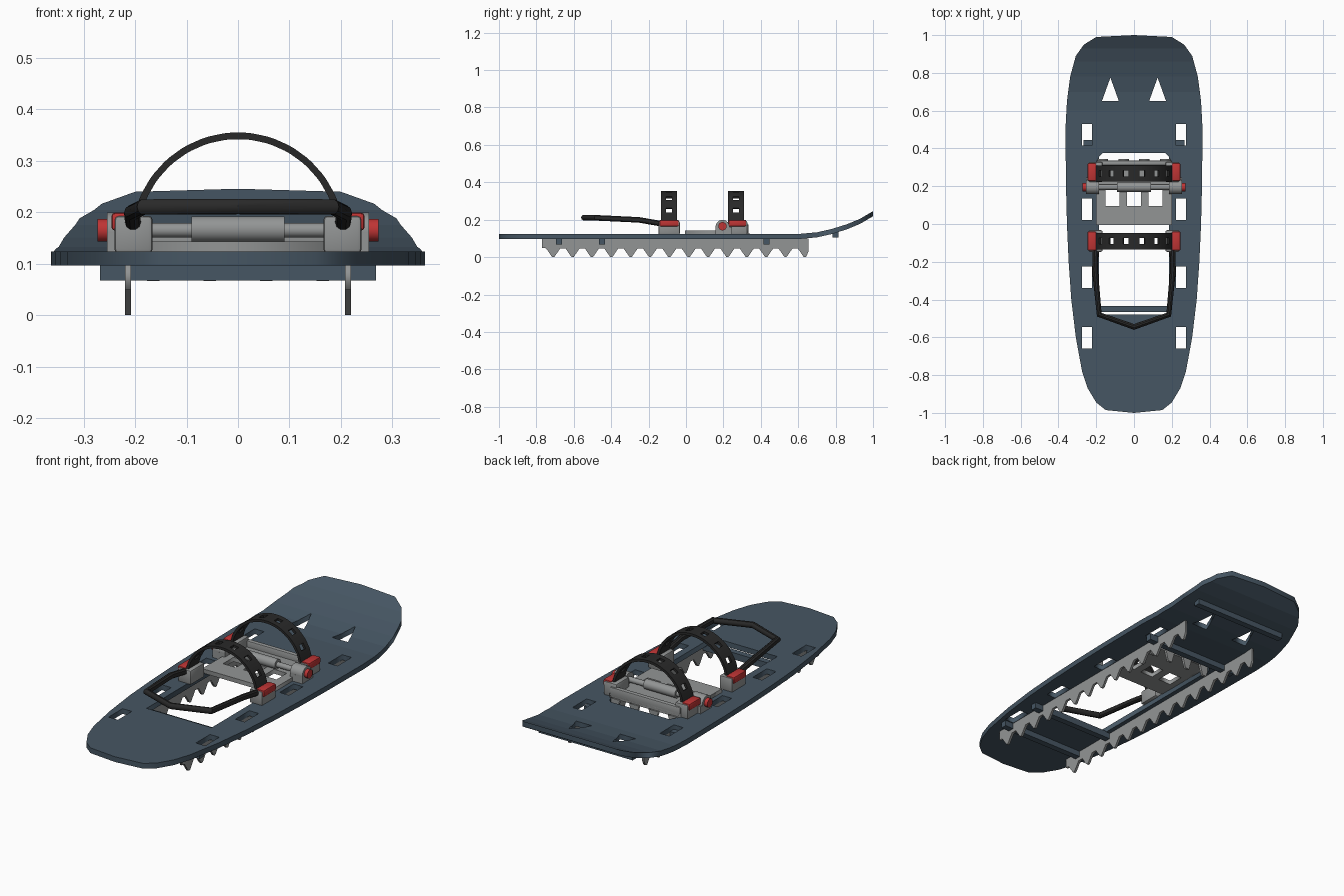
import bpy, bmesh, math
from mathutils import Matrix, Vector

if "Cube" in bpy.data.objects:
    bpy.data.objects.remove(bpy.data.objects["Cube"])


def material(name, rgb):
    m = bpy.data.materials.new(name)
    m.diffuse_color = (*rgb, 1)
    m.use_nodes = True
    m.node_tree.nodes["Principled BSDF"].inputs["Base Color"].default_value = m.diffuse_color
    return m


SLATE = material("slate blue", (0.061, 0.093, 0.125))
GREY = material("metal grey", (0.29, 0.30, 0.30))
RED = material("red", (0.52, 0.035, 0.035))
BLACK = material("rubber black", (0.022, 0.022, 0.022))

# Axes for upright plates: local (x, y, z) becomes world (y, z, x)
SIDEWAYS = Matrix(((0, 0, 1, 0), (1, 0, 0, 0), (0, 1, 0, 0), (0, 0, 0, 1)))
# Local (x, y, z) becomes world (x, z, -y) style upright facing the front
UPRIGHT = Matrix.Rotation(math.pi / 2, 4, 'X')


def finish(name, bm, mat, smooth=False):
    bmesh.ops.recalc_face_normals(bm, faces=bm.faces)
    me = bpy.data.meshes.new(name)
    bm.to_mesh(me)
    bm.free()
    me.materials.clear()
    me.materials.append(mat)
    ob = bpy.data.objects.new(name, me)
    bpy.context.collection.objects.link(ob)
    if smooth:
        bpy.ops.object.select_all(action='DESELECT')
        ob.select_set(True)
        bpy.context.view_layer.objects.active = ob
        bpy.ops.object.shade_smooth_by_angle(angle=math.radians(35))
    return ob


def curve_bmesh(cu):
    ob = bpy.data.objects.new("temp", cu)
    bpy.context.collection.objects.link(ob)
    dg = bpy.context.evaluated_depsgraph_get()
    dg.update()
    me = bpy.data.meshes.new_from_object(ob.evaluated_get(dg))
    bm = bmesh.new()
    bm.from_mesh(me)
    bpy.data.objects.remove(ob)
    bpy.data.meshes.remove(me)
    bmesh.ops.remove_doubles(bm, verts=bm.verts, dist=1e-5)
    return bm


def slab(loops, thickness):
    """Flat plate, the first loop is the outline and the others are holes."""
    cu = bpy.data.curves.new("temp", 'CURVE')
    cu.dimensions = '2D'
    cu.fill_mode = 'BOTH'
    cu.extrude = thickness / 2
    for loop in loops:
        sp = cu.splines.new('POLY')
        sp.points.add(len(loop) - 1)
        for p, (x, y) in zip(sp.points, loop):
            p.co = (x, y, 0, 1)
        sp.use_cyclic_u = True
    return curve_bmesh(cu)


def rect(x0, x1, y0, y1):
    return [(x0, y0), (x1, y0), (x1, y1), (x0, y1)]


def box(name, x, y, z, mat, bevel=0.0):
    bm = bmesh.new()
    bmesh.ops.create_cube(bm, size=1)
    for v in bm.verts:
        v.co = Vector([(a + b) / 2 + c * (b - a) for (a, b), c in zip((x, y, z), v.co)])
    if bevel:
        bmesh.ops.bevel(bm, geom=bm.edges[:], offset=bevel, segments=2, profile=0.5, affect='EDGES')
    return finish(name, bm, mat, bevel > 0)


def rod(name, x0, x1, y, z, r, mat, sides=24):
    bm = bmesh.new()
    m = Matrix.Translation(((x0 + x1) / 2, y, z)) @ Matrix.Rotation(math.pi / 2, 4, 'Y')
    bmesh.ops.create_cone(bm, cap_ends=True, segments=sides, radius1=r, radius2=r,
                          depth=abs(x1 - x0), matrix=m)
    return finish(name, bm, mat, True)


def span(s, a, b):
    return tuple(sorted((s * a, s * b)))


# Deck: outline with slots, vents and central opening, then an upturned nose
half = [(0.15, -0.985), (0.2, -0.945), (0.245, -0.87), (0.275, -0.78), (0.308, -0.6),
        (0.332, -0.4), (0.346, -0.2), (0.355, 0), (0.36, 0.2), (0.363, 0.5), (0.355, 0.65),
        (0.338, 0.78), (0.308, 0.89), (0.265, 0.95), (0.2, 0.99)]
outline = [(0, -1)] + half + [(0, 1)] + [(-x, y) for x, y in reversed(half)]
opening = [(-0.185, -0.478), (0.185, -0.478), (0.185, 0.355), (0.165, 0.377),
           (-0.165, 0.377), (-0.185, 0.355)]
loops = [outline, opening]
for s in (-1, 1):
    for y in (0.472, 0.078, -0.282, -0.602):
        loops.append(rect(*span(s, 0.222, 0.275), y - 0.057, y + 0.057))
    loops.append([(s * 0.08, 0.65), (s * 0.17, 0.65), (s * 0.125, 0.775)])
bend = [(0.6, 0), (0.7, 0.009), (0.78, 0.027), (0.86, 0.052), (0.93, 0.081), (1.0, 0.122)]


def rise(y):
    for (a, za), (b, zb) in zip(bend, bend[1:]):
        if a < y <= b + 1e-4:
            return za + (zb - za) * (y - a) / (b - a)
    return 0


bm = slab(loops, 0.027)
for y, _ in bend[:-1]:
    bmesh.ops.bisect_plane(bm, geom=bm.verts[:] + bm.edges[:] + bm.faces[:],
                           plane_co=(0, y, 0), plane_no=(0, 1, 0))
for v in bm.verts:
    v.co.z += 0.11 + rise(v.co.y)
finish("deck", bm, SLATE)

# Cross bars under the deck
for y, z in ((-0.68, 0.067), (-0.45, 0.067), (0.43, 0.067), (0.8, 0.106)):
    box("cross_bar", (-0.268, 0.268), (y - 0.016, y + 0.016), (z, z + 0.034), SLATE)

# Toothed traction rails
rail = [(0.655, 0.1), (-0.77, 0.1), (-0.77, 0.05)]
for i in range(14):
    c = -0.71 + i * 0.1035
    rail += [(c - 0.038, 0.047), (c - 0.007, 0.002), (c, 0), (c + 0.007, 0.002), (c + 0.038, 0.047)]
rail[-1] = (0.655, 0.03)
for s in (-1, 1):
    bm = slab([rail], 0.012)
    bm.transform(Matrix.Translation((s * 0.214, 0, 0)) @ SIDEWAYS)
    finish("traction_rail", bm, GREY)

# Pivoting foot plate with three windows, toe wall and toe cleats
bm = slab([rect(-0.2, 0.2, -0.005, 0.335)] +
          [rect(c - 0.037, c + 0.037, 0.095, 0.18) for c in (-0.115, 0, 0.115)], 0.022)
bm.transform(Matrix.Translation((0, 0, 0.132)))
finish("foot_plate", bm, GREY)
box("toe_wall", (-0.2, 0.2), (0.31, 0.335), (0.125, 0.175), GREY, 0.006)
for c in (-0.165, -0.055, 0.055, 0.165):
    bm = slab([[(c - 0.028, 0.125), (c - 0.012, 0.066), (c + 0.012, 0.066), (c + 0.028, 0.125)]], 0.012)
    bm.transform(Matrix.Translation((0, 0.337, 0)) @ UPRIGHT)
    finish("toe_cleat", bm, GREY)

# Pivot axle
rod("axle", -0.25, 0.25, 0.195, 0.165, 0.014, GREY)
rod("axle_sleeve", -0.09, 0.09, 0.195, 0.167, 0.025, GREY)

# Binding blocks, red clamps, axle lugs and caps on both sides
for s in (-1, 1):
    for n, y0, y1 in (("heel", -0.147, -0.033), ("toe", 0.222, 0.328)):
        box(n + "_block", span(s, 0.166, 0.24), (y0, y1), (0.12, 0.193), GREY, 0.008)
        box(n + "_clamp", span(s, 0.2, 0.246), (y0 + 0.006, y1 - 0.006), (0.164, 0.199), RED, 0.007)
    rod("axle_lug", s * 0.185, s * 0.255, 0.195, 0.162, 0.037, GREY)
    box("lug_foot", span(s, 0.185, 0.255), (0.158, 0.245), (0.12, 0.16), GREY)
    rod("axle_cap", s * 0.25, s * 0.273, 0.195, 0.165, 0.022, RED)

# Arched straps with a row of punched holes
marks = [-80]
for c in (-60, -36, -12, 12, 36, 60):
    marks += [c - 8, c - 4, c + 4, c + 8]
marks.append(80)
for n, yc in (("heel_strap", -0.091), ("toe_strap", 0.268)):
    bm = bmesh.new()
    rows = []
    for a in marks:
        t = math.radians(a)
        rows.append([[bm.verts.new((r * math.sin(t), yc + dy, 0.148 + r * math.cos(t)))
                      for dy in (-0.043, -0.016, 0.016, 0.043)] for r in (0.194, 0.207)])
    for i, (p, q) in enumerate(zip(rows, rows[1:])):
        hole = i % 4 == 2 and i < len(rows) - 2
        for j in range(3):
            if hole and j == 1:
                for k in (0, 1):   # hole sides along the strap
                    bm.faces.new((p[0][1 + k], p[1][1 + k], q[1][1 + k], q[0][1 + k]))
                for e in (p, q):   # hole sides across the strap
                    bm.faces.new((e[0][1], e[0][2], e[1][2], e[1][1]))
                continue
            for k in (0, 1):
                bm.faces.new((p[k][j], p[k][j + 1], q[k][j + 1], q[k][j]))
        for j in (0, 3):
            bm.faces.new((p[0][j], p[1][j], q[1][j], q[0][j]))
    for e in (rows[0], rows[-1]):
        for j in range(3):
            bm.faces.new((e[0][j], e[0][j + 1], e[1][j + 1], e[1][j]))
    finish(n, bm, BLACK, True)

# Heel lift wire
side = [(0.204, -0.13, 0.178), (0.206, -0.25, 0.199), (0.184, -0.48, 0.21)]
path = side + [(0, -0.545, 0.211)] + [(-x, y, z) for x, y, z in reversed(side)]
cu = bpy.data.curves.new("temp", 'CURVE')
cu.dimensions = '3D'
cu.bevel_depth = 0.0155
cu.bevel_resolution = 3
cu.use_fill_caps = True
sp = cu.splines.new('POLY')
sp.points.add(len(path) - 1)
for p, co in zip(sp.points, path):
    p.co = (*co, 1)
finish("heel_lift_wire", curve_bmesh(cu), BLACK, True)
